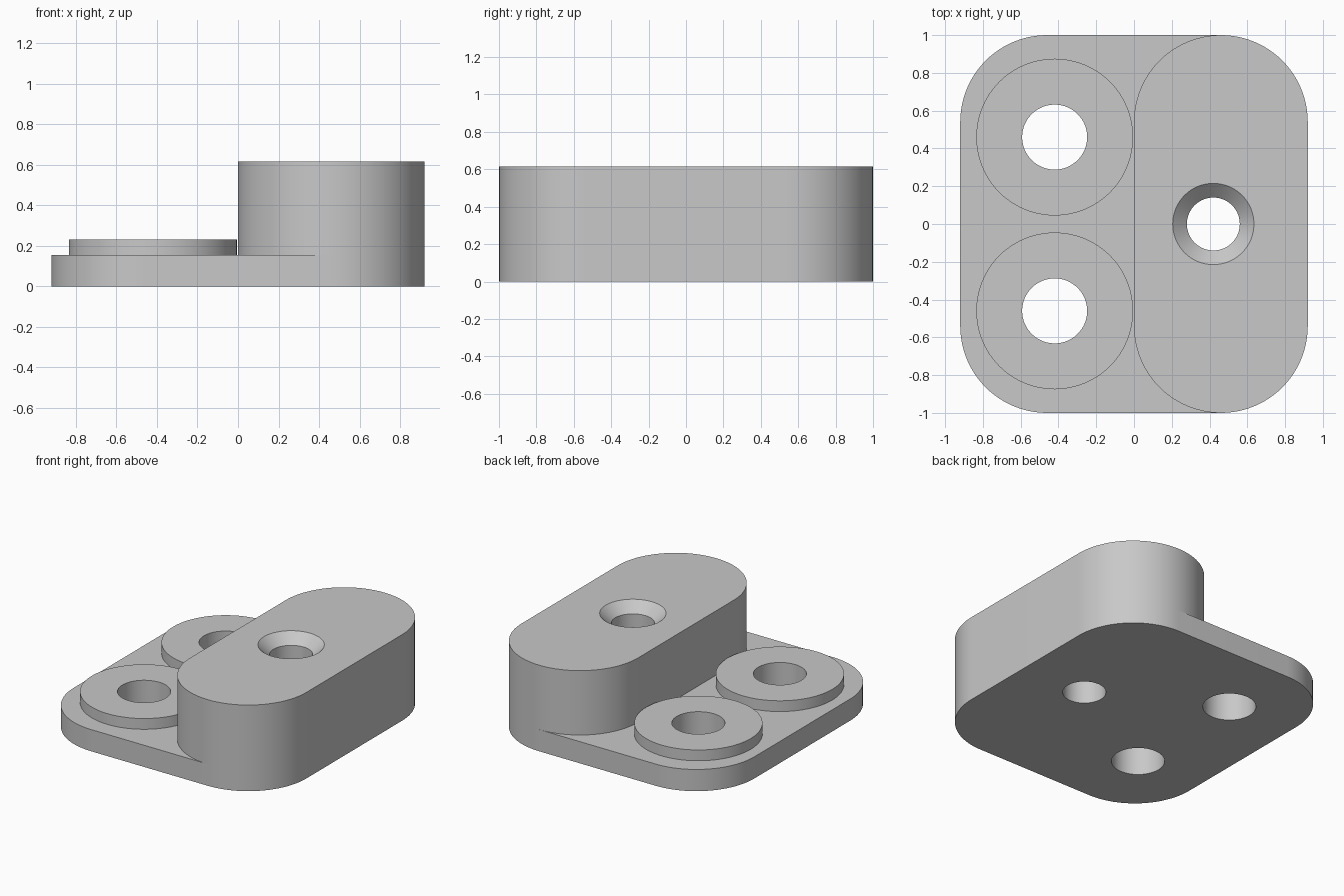
import bpy
import bmesh
import math

cube = bpy.data.objects.get("Cube")
if cube:
    bpy.data.objects.remove(cube, do_unlink=True)

# Overall dimensions
HALF_X, HALF_Y, CORNER = 0.92, 1.0, 0.46
BASE_TOP, BOSS_TOP, BLOCK_TOP = 0.155, 0.232, 0.615
HOLE_X, BOSS_Y = 0.42, 0.46
STEPS = 24

grey = bpy.data.materials.new("plain grey")
grey.use_nodes = True
grey.diffuse_color = (0.58, 0.58, 0.58, 1)
grey.node_tree.nodes["Principled BSDF"].inputs["Base Color"].default_value = grey.diffuse_color


def rounded(x0, x1, y0, y1, r):
    """Outline of a rectangle with rounded corners, anticlockwise."""
    centres = [(x1 - r, y1 - r), (x0 + r, y1 - r), (x0 + r, y0 + r), (x1 - r, y0 + r)]
    points = []
    for quarter, (cx, cy) in enumerate(centres):
        for i in range(STEPS + 1):
            a = (quarter + i / STEPS) * math.pi / 2
            points.append((cx + r * math.cos(a), cy + r * math.sin(a)))
    return points


def circle(cx, cy, r):
    return rounded(cx - r, cx + r, cy - r, cy + r, r)


def loft(name, rings):
    """Solid through a stack of (outline, height) rings."""
    bm = bmesh.new()
    loops = [[bm.verts.new((x, y, z)) for x, y in outline] for outline, z in rings]
    for low, high in zip(loops, loops[1:]):
        for i in range(len(low)):
            j = (i + 1) % len(low)
            bm.faces.new((low[i], low[j], high[j], high[i]))
    bm.faces.new(loops[0][::-1])
    bm.faces.new(loops[-1])
    bmesh.ops.remove_doubles(bm, verts=bm.verts, dist=1e-4)
    bmesh.ops.recalc_face_normals(bm, faces=bm.faces)
    mesh = bpy.data.meshes.new(name)
    bm.to_mesh(mesh)
    bm.free()
    mesh.materials.append(grey)
    obj = bpy.data.objects.new(name, mesh)
    bpy.context.collection.objects.link(obj)
    return obj


def prism(name, outline, z0, z1):
    return loft(name, [(outline, z0), (outline, z1)])


def select_only(obj):
    bpy.ops.object.select_all(action="DESELECT")
    obj.select_set(True)
    bpy.context.view_layer.objects.active = obj


def drill(obj, cutters):
    select_only(obj)
    for cutter in cutters:
        mod = obj.modifiers.new("drill", "BOOLEAN")
        mod.operation, mod.solver, mod.object = "DIFFERENCE", "EXACT", cutter
        bpy.ops.object.modifier_apply(modifier=mod.name)


# Solid parts
base = prism("base_plate", rounded(-HALF_X, HALF_X, -HALF_Y, HALF_Y, CORNER), 0, BASE_TOP)
block = prism("raised_block", rounded(0, HALF_X, -HALF_Y, HALF_Y, CORNER), BASE_TOP, BLOCK_TOP)
bosses = [prism(side + "_boss", circle(-HOLE_X, y, 0.415), BASE_TOP, BOSS_TOP)
          for side, y in (("front", -BOSS_Y), ("back", BOSS_Y))]

# Cutters for the two boss holes and the countersunk screw hole
bores = [prism("bore_cutter", circle(-HOLE_X, y, 0.172), -0.1, 0.4) for y in (-BOSS_Y, BOSS_Y)]
narrow, wide = circle(HOLE_X, 0, 0.14), circle(HOLE_X, 0, 0.215)
screw = loft("screw_cutter", [(narrow, -0.1), (narrow, BLOCK_TOP - 0.07),
                              (wide, BLOCK_TOP), (wide, BLOCK_TOP + 0.1)])

drill(base, bores + [screw])
drill(block, [screw])
for boss, bore in zip(bosses, bores):
    drill(boss, [bore])
for cutter in bores + [screw]:
    bpy.data.objects.remove(cutter, do_unlink=True)

# Smooth curved walls, crisp rims
for obj in [base, block] + bosses:
    select_only(obj)
    bpy.ops.object.shade_smooth_by_angle(angle=math.radians(30))
